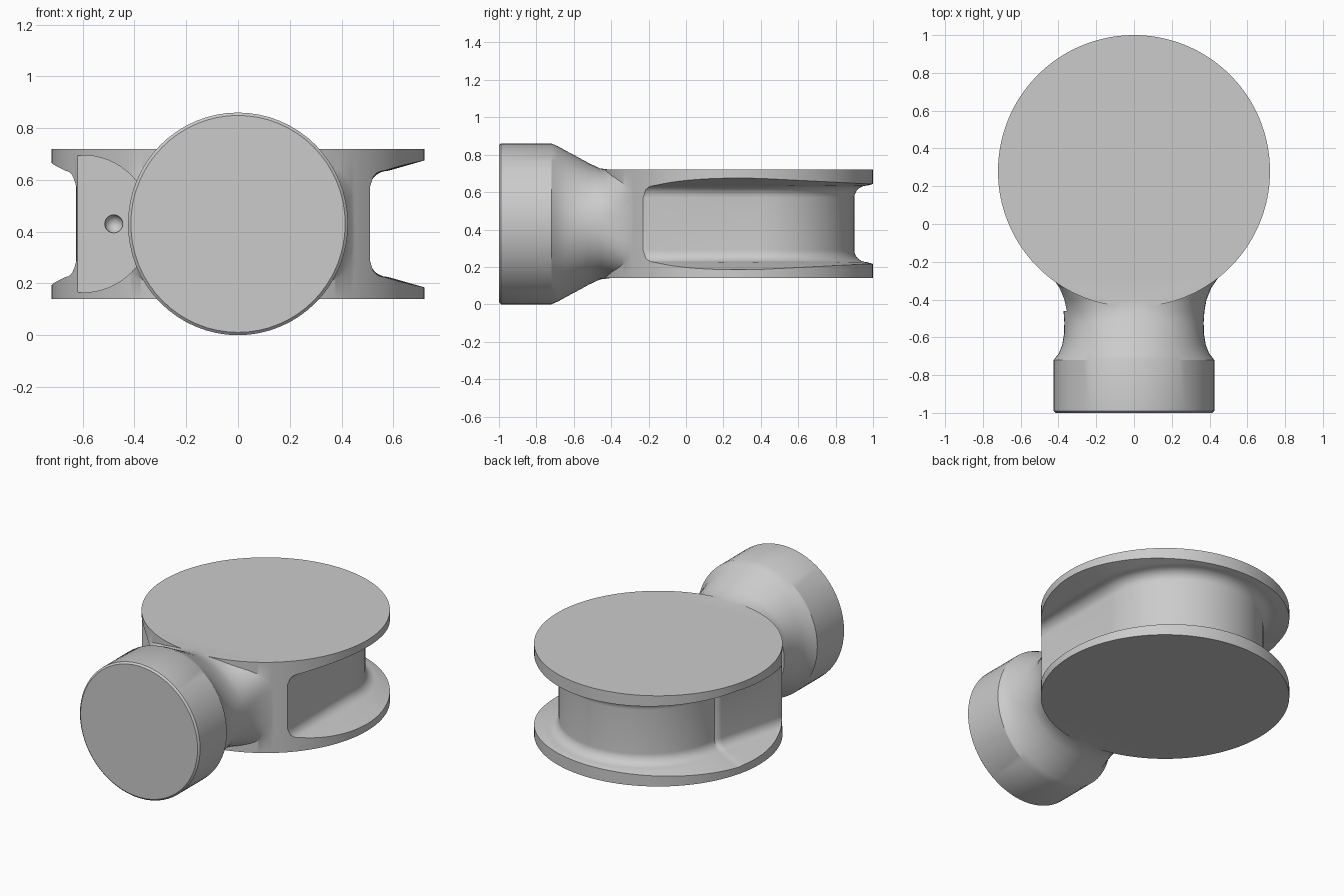
import bpy, bmesh, math
from mathutils import Matrix

if "Cube" in bpy.data.objects:
    bpy.data.objects.remove(bpy.data.objects["Cube"])

R, CY, CZ, H = 0.72, 0.28, 0.43, 0.29      # disc radius, centre y, mid height, half height

grey = bpy.data.materials.new("plain grey")
grey.diffuse_color = (0.6, 0.6, 0.6, 1)
grey.use_nodes = True
grey.node_tree.nodes["Principled BSDF"].inputs["Base Color"].default_value = grey.diffuse_color


def finish(name, bm):
    bmesh.ops.recalc_face_normals(bm, faces=bm.faces)
    me = bpy.data.meshes.new(name)
    bm.to_mesh(me)
    bm.free()
    me.materials.append(grey)
    ob = bpy.data.objects.new(name, me)
    bpy.context.collection.objects.link(ob)
    return ob


def loft(bm, rings):
    """Skin closed rings of points and cap both ends."""
    vs = [[bm.verts.new(p) for p in ring] for ring in rings]
    n = len(vs[0])
    for a, b in zip(vs, vs[1:]):
        for i in range(n):
            j = (i + 1) % n
            bm.faces.new((a[i], a[j], b[j], b[i]))
    bm.faces.new(vs[0])
    bm.faces.new(vs[-1][::-1])


# Groove floor outline: round at the back, straight walls running forward
CR, CX, CYL = 0.50, 0.01, 0.12
LEFT = math.radians(165.5)


def in_core(x, y):
    dx, dy = x - CX, y - CYL
    if dx * dx + dy * dy <= CR * CR:
        return True
    return dy < 0 and dx <= CR and dx * math.cos(LEFT) + dy * math.sin(LEFT) <= CR


def core_radius(a):
    c, s = math.cos(a), math.sin(a)
    if in_core(R * c, R * s):
        return R
    lo, hi = 0.0, R
    for _ in range(40):
        m = (lo + hi) / 2
        if in_core(m * c, m * s):
            lo = m
        else:
            hi = m
    return lo


def groove_half(d):
    """Half height of the groove at distance d from its floor."""
    if d < 0.07:
        return 0.14 + 0.065 * math.sqrt(max(0, 1 - (1 - d / 0.07) ** 2))
    return 0.205 + 0.04 * (d - 0.07) / 0.14


# Grooved disc
N, K = 240, 12
angles = [2 * math.pi * i / N for i in range(N)]
walls = [core_radius(a) for a in angles]


def disc_ring(t, sign):
    ring = []
    for a, w in zip(angles, walls):
        if t is None:
            r, h = R, H
        else:
            d = (R - w) * t * t
            r, h = w + d, groove_half(d)
        ring.append((r * math.cos(a), CY + r * math.sin(a), CZ + sign * h))
    return ring


steps = [k / K for k in range(K, -1, -1)]
rings = [disc_ring(None, 1)] + [disc_ring(t, 1) for t in steps]
rings += [disc_ring(t, -1) for t in reversed(steps)] + [disc_ring(None, -1)]
bm = bmesh.new()
loft(bm, rings)
bmesh.ops.remove_doubles(bm, verts=bm.verts, dist=1e-5)
body = finish("grooved_disc_with_neck", bm)

# Round end cap and waisted neck: (y, half width, half height, squareness)
sections = [(-1, .414, .419, 2), (-.99, .425, .43, 2), (-.72, .425, .43, 2),
            (-.685, .398, .415, 2), (-.64, .38, .39, 2), (-.58, .37, .358, 2),
            (-.52, .369, .325, 2), (-.46, .373, .297, 2.2), (-.40, .384, .2895, 2.8),
            (-.34, .408, .2895, 3.8), (-.29, .442, .2895, 5), (-.245, .484, .2895, 7),
            (-.1, .484, .2895, 7)]


def section(y, rx, rz, e, n=64):
    pts = []
    for i in range(n):
        a = 2 * math.pi * i / n
        c, s = math.cos(a), math.sin(a)
        pts.append((rx * math.copysign(abs(c) ** (2 / e), c), y,
                    CZ + rz * math.copysign(abs(s) ** (2 / e), s)))
    return pts


bm = bmesh.new()
loft(bm, [section(*s) for s in sections])
neck = finish("neck_and_end_cap", bm)

# Cutters for the round recess on the left and its screw hole
bm = bmesh.new()
bmesh.ops.create_cone(bm, cap_ends=True, segments=64, radius1=.265, radius2=.265, depth=.374,
                      matrix=Matrix.Translation((-.60, -.273, CZ)) @ Matrix.Rotation(math.pi / 2, 4, 'X'))
recess = finish("recess_cutter", bm)
bm = bmesh.new()
bmesh.ops.create_uvsphere(bm, u_segments=24, v_segments=12, radius=.035,
                          matrix=Matrix.Translation((-.48, -.086, CZ)))
hole = finish("hole_cutter", bm)

bpy.context.view_layer.objects.active = body
body.select_set(True)
for other, op in ((neck, 'UNION'), (recess, 'DIFFERENCE'), (hole, 'DIFFERENCE')):
    mod = body.modifiers.new(other.name, 'BOOLEAN')
    mod.operation, mod.object, mod.solver = op, other, 'EXACT'
    bpy.ops.object.modifier_apply(modifier=mod.name)
    bpy.data.objects.remove(other)

bpy.ops.object.shade_smooth_by_angle(angle=math.radians(28))
